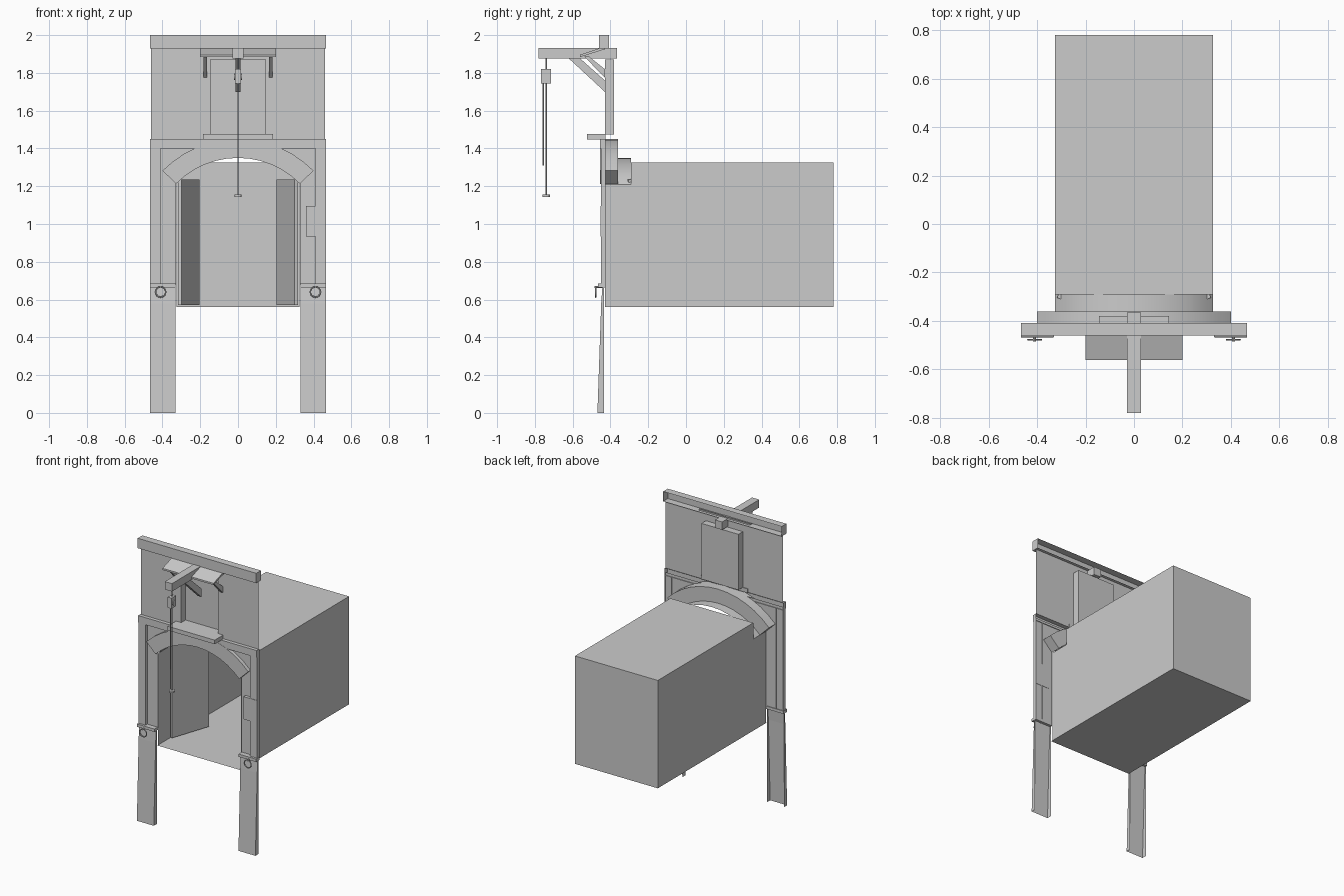
import bpy, bmesh, math
from mathutils import Vector

if "Cube" in bpy.data.objects:
    bpy.data.objects.remove(bpy.data.objects["Cube"])

def make(name, verts, faces, mirror=False, fix=True):
    me = bpy.data.meshes.new(name)
    me.from_pydata(verts, [], faces)
    bm = bmesh.new()
    bm.from_mesh(me)
    bmesh.ops.remove_doubles(bm, verts=bm.verts, dist=1e-5)
    if fix:
        bmesh.ops.recalc_face_normals(bm, faces=bm.faces)
    bm.to_mesh(me)
    bm.free()
    ob = bpy.data.objects.new(name, me)
    bpy.context.collection.objects.link(ob)
    if mirror:
        ob.modifiers.new("Mirror", 'MIRROR')
    return ob

SIDES = {'left': (0, 1, 3, 2), 'right': (4, 6, 7, 5), 'front': (0, 4, 5, 1),
         'back': (2, 3, 7, 6), 'bottom': (0, 2, 6, 4), 'top': (1, 5, 7, 3)}

def box(name, x, y, z, skip=(), mirror=False):
    verts = [(a, b, c) for a in x for b in y for c in z]
    return make(name, verts, [f for k, f in SIDES.items() if k not in skip], mirror)

def prism(name, pts, x0, x1, mirror=False):
    """Extrude a closed (y, z) profile along x."""
    n = len(pts)
    verts = [(x, y, z) for x in (x0, x1) for y, z in pts]
    faces = [tuple(range(n)), tuple(range(n, 2 * n))]
    faces += [(i, (i + 1) % n, n + (i + 1) % n, n + i) for i in range(n)]
    return make(name, verts, faces, mirror)

def cylinder(name, r, p, q, sides=8):
    p, q = Vector(p), Vector(q)
    bpy.ops.mesh.primitive_cylinder_add(vertices=sides, radius=r, depth=(q - p).length, location=(p + q) / 2)
    ob = bpy.context.object
    ob.rotation_euler = (q - p).to_track_quat('Z', 'Y').to_euler()
    ob.name = name
    return ob

def smooth(ob):
    bpy.ops.object.select_all(action='DESELECT')
    ob.select_set(True)
    bpy.context.view_layer.objects.active = ob
    bpy.ops.object.shade_smooth_by_angle(angle=math.radians(30))

CZ, RI, RO, HALF, SEG = 0.89, 0.46, 0.56, math.radians(45.5), 12
ANG = [-HALF + 2 * HALF * i / SEG for i in range(SEG + 1)]
def arc(r):
    return [(r * math.sin(a), CZ + r * math.cos(a)) for a in ANG]

# facade framing
box("top_beam", (-.465, .465), (-.46, -.408), (1.93, 2.0), skip=('back',))
box("middle_beam", (-.465, .465), (-.455, -.425), (1.40, 1.45), skip=('back',))
box("side_pillar", (.41, .465), (-.45, -.425), (.68, 1.40), skip=('back',), mirror=True)
box("side_plate", (.36, .465), (-.453, -.428), (.935, 1.095))

# upper wall around the hatch
WX = [-.46, -.145, .145, .46]
WZ = [1.45, 1.475, 1.87, 1.93]
make("upper_wall", [(x, -.43, z) for x in WX for z in WZ],
     [(i * 4 + j, i * 4 + 4 + j, i * 4 + 5 + j, i * 4 + 1 + j)
      for i in range(3) for j in range(3) if (i, j) != (1, 1)])
box("hatch_recess", (-.145, .145), (-.43, -.38), (1.475, 1.87), skip=('front',))
box("hatch_sill", (-.185, .185), (-.525, -.425), (1.447, 1.476))

# lower wall beside and above the arch
inner = arc(RI)
wall_v = [(x, -.43, z) for x, z in inner] + [(x, -.43, 1.42) for x, z in inner]
n = SEG + 1
wall_f = [(i, i + 1, n + i + 1, n + i) for i in range(SEG)]
make("spandrel_wall", wall_v, wall_f)
make("lower_wall", [(.328, -.43, .68), (.46, -.43, .68), (.46, -.43, 1.42), (.328, -.43, 1.42)],
     [(0, 1, 2, 3)], mirror=True)

# arch ring
ring = [(x, y, z) for y in (-.456, -.36) for r in (RI, RO) for x, z in arc(r)]
faces = []
for i in range(SEG):
    for a, b in ((0, n), (n, 3 * n), (3 * n, 2 * n), (2 * n, 0)):
        faces.append((a + i, a + i + 1, b + i + 1, b + i))
for e in (0, SEG):
    faces.append((e, n + e, 3 * n + e, 2 * n + e))
smooth(make("arch", ring, faces))

# doorway lining: side walls and vault
line = [(-.325, .56), (-.325, 1.21)] + inner[1:-1] + [(.325, 1.21), (.325, .56)]
m = len(line)
smooth(make("doorway_lining", [(x, y, z) for y in (-.43, -.29) for x, z in line],
            [(i, i + 1, m + i + 1, m + i) for i in range(m - 1)]))
make("doorway_floor", [(-.325, -.44, .56), (.325, -.44, .56), (.325, -.29, .56), (-.325, -.29, .56)],
     [(0, 1, 2, 3)])

# room behind, open towards the doorway
box("room", (-.325, .325), (-.29, .78), (.56, 1.325), skip=('front',))

# open doors, swung inwards
h, t = Vector((.30, -.31)), Vector((.205, -.03))
d = (t - h).normalized()
off = Vector((-d.y, d.x)) * -.018
plan = [h, t, t + off, h + off]
make("door", [(p.x, p.y, z) for z in (.57, 1.235) for p in plan],
     [(0, 1, 2, 3), (4, 5, 6, 7)] + [(i, (i + 1) % 4, 4 + (i + 1) % 4, 4 + i) for i in range(4)],
     mirror=True)

# legs: front sheet with two side flanges
lp = [(-.469, 0), (-.449, .58), (-.443, .665)]
lv, lf = [], []
for y, z in lp:
    lv += [(.332, -.435, z), (.332, y, z), (.465, y, z), (.465, -.435, z)]
for k in (0, 4):
    lf += [(k + i, k + i + 1, k + i + 5, k + i + 4) for i in range(3)]
make("leg", lv, lf, mirror=True)
box("leg_ledge", (.33, .467), (-.466, -.425), (.665, .685), mirror=True)

# rings on the legs
for s in (-1, 1):
    bpy.ops.mesh.primitive_torus_add(major_segments=16, minor_segments=6, major_radius=.027,
                                     minor_radius=.004, location=(s * .41, -.477, .64),
                                     rotation=(math.pi / 2, 0, 0))
    bpy.context.object.name = "leg_ring"
    smooth(bpy.context.object)
    cylinder("ring_peg", .006, (s * .41, -.44, .667), (s * .41, -.484, .667))

# hoist beam, its brace, the canopy and canopy braces
box("hoist_beam", (-.028, .028), (-.78, -.365), (1.876, 1.932))
prism("hoist_brace", [(-.62, 1.876), (-.56, 1.876), (-.43, 1.76), (-.43, 1.70)], -.013, .013)
prism("canopy", [(-.43, 1.94), (-.56, 1.896), (-.56, 1.884), (-.43, 1.925)], -.2, .2)
prism("canopy_brace", [(-.54, 1.888), (-.515, 1.888), (-.43, 1.82), (-.43, 1.775)], .163, .182, mirror=True)

# pulley, ropes and handle
cylinder("pulley_hanger", .004, (0, -.74, 1.82), (0, -.74, 1.88))
box("pulley_block", (-.015, .015), (-.767, -.715), (1.745, 1.82))
cylinder("pulley_wheel", .018, (-.02, -.741, 1.78), (.02, -.741, 1.78), 12)
cylinder("long_rope", .004, (0, -.74, 1.15), (0, -.74, 1.75), 6)
cylinder("short_rope", .004, (0, -.757, 1.31), (0, -.757, 1.75), 6)
cylinder("rope_handle", .019, (0, -.74, 1.142), (0, -.74, 1.155), 12)
